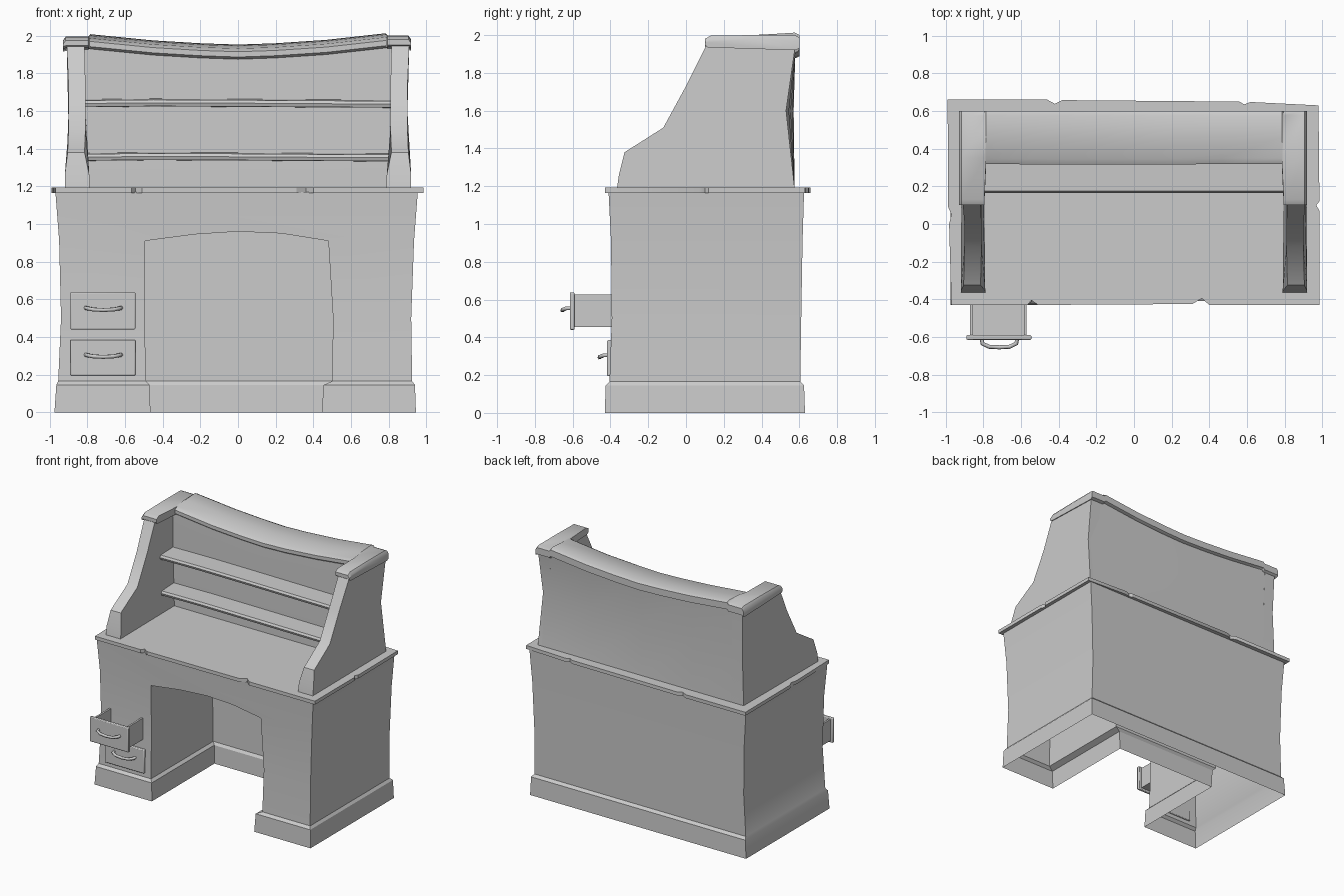
import bpy, bmesh, math


def finish(name, bm, smooth=30, recalc=True):
    if recalc:
        bmesh.ops.recalc_face_normals(bm, faces=bm.faces)
    me = bpy.data.meshes.new(name)
    bm.to_mesh(me)
    bm.free()
    me.shade_smooth()
    me.set_sharp_from_angle(angle=math.radians(smooth))
    ob = bpy.data.objects.new(name, me)
    bpy.context.collection.objects.link(ob)
    return ob


def loft(name, sections, smooth=30):
    """Skin a row of equal closed sections and cap both ends."""
    bm = bmesh.new()
    rings = [[bm.verts.new(p) for p in s] for s in sections]
    n = len(rings[0])
    for a, b in zip(rings, rings[1:]):
        for i in range(n):
            j = (i + 1) % n
            bm.faces.new((a[i], a[j], b[j], b[i]))
    bm.faces.new(rings[0])
    bm.faces.new(rings[-1])
    return finish(name, bm, smooth)


def box(name, x0, x1, y0, y1, z0, z1, bevel=0.0):
    ob = loft(name, [[(x, y0, z0), (x, y1, z0), (x, y1, z1), (x, y0, z1)] for x in (x0, x1)])
    if bevel:
        m = ob.modifiers.new("bevel", 'BEVEL')
        m.width, m.segments = bevel, 2
    return ob


# Pedestal body: open-bottomed shell with skirting and an arched kneehole
# z, left, right, front, back, kneehole left, kneehole right, kneehole back
levels = [
    (0.00, -0.975, 0.945, -0.43, 0.63, -0.465, 0.445, 0.365),
    (0.145, -0.965, 0.94, -0.425, 0.625, -0.47, 0.455, 0.37),
    (0.165, -0.955, 0.925, -0.405, 0.605, -0.49, 0.50, 0.385),
    (0.50, -0.94, 0.92, -0.393, 0.61, -0.495, 0.505, 0.385),
    (0.91, -0.95, 0.935, -0.397, 0.617, -0.495, 0.48, 0.385),
]
bm = bmesh.new()
rings = []
for z, l, r, f, b, kl, kr, kb in levels:
    foot = [(l, f), (l, b), (r, b), (r, f), (kr, f), (kr, kb), (kl, kb), (kl, f)]
    rings.append([bm.verts.new((x, y, z)) for x, y in foot])
for a, b in zip(rings, rings[1:]):
    for i in range(8):
        j = (i + 1) % 8
        bm.faces.new((a[i], a[j], b[j], b[i]))
last = rings[-1]
top = [bm.verts.new(p) for p in
       [(-0.97, -0.41, 1.17), (-0.97, 0.625, 1.17), (0.955, 0.625, 1.17), (0.955, -0.41, 1.17)]]
for i in range(3):
    bm.faces.new((last[i], last[i + 1], top[i + 1], top[i]))
arch = [(-0.23, 0.945), (0, 0.96), (0.23, 0.95)]
front = [last[7]] + [bm.verts.new((x, -0.397, z)) for x, z in arch] + [last[4]]
back = [last[6]] + [bm.verts.new((x, 0.385, z)) for x, z in arch] + [last[5]]
bm.faces.new([last[0]] + front + [last[3], top[3], top[0]])
for i in range(4):
    bm.faces.new((front[i], front[i + 1], back[i + 1], back[i]))
bm.faces.new(back)
finish("desk_body", bm)

# Desktop slab with worn nicks along its edges
outline = [(-0.97, -0.43), (-0.565, -0.43), (-0.545, -0.405), (-0.51, -0.43), (0.31, -0.425),
           (0.36, -0.395), (0.40, -0.43), (0.985, -0.43), (0.985, 0.07), (0.968, 0.10),
           (0.985, 0.12), (0.98, 0.63), (0.62, 0.648), (0.585, 0.635), (0.56, 0.65),
           (-0.38, 0.658), (-0.42, 0.638), (-0.46, 0.66), (-0.99, 0.66), (-0.987, 0.09),
           (-0.97, 0.05), (-0.982, 0.0)]
loft("desktop", [[(x, y, z) for x, y in outline] for z in (1.165, 1.193)])


# Hutch side panels: y, z, distance of inner and outer face from the middle
profile = [(-0.365, 1.19, 0.79, 0.92), (-0.355, 1.26, 0.79, 0.92), (-0.325, 1.38, 0.815, 0.905),
           (-0.12, 1.51, 0.81, 0.90), (0.0, 1.73, 0.81, 0.90), (0.11, 1.95, 0.815, 0.91),
           (0.58, 1.95, 0.815, 0.91), (None, 1.60, 0.81, 0.90), (0.575, 1.19, 0.80, 0.915)]
for side, s, dent in (("left", -1, 0.57), ("right", 1, 0.53)):
    loft("hutch_side_" + side,
         [[(s * p[k], dent if p[0] is None else p[0], p[1]) for p in profile] for k in (2, 3)])

# Hutch back carcass with a sagging top edge
loft("hutch_back", [[(x, 0.33, 1.19), (x, 0.33, 1.6), (x, 0.335, z), (x, 0.58, z + 0.01),
                     (x, d, 1.6), (x, 0.575, 1.19)]
                    for x, z, d in [(-0.88, 1.95, 0.57), (-0.45, 1.92, 0.565), (0, 1.90, 0.555),
                                    (0.47, 1.915, 0.545), (0.88, 1.95, 0.53)]])

# U-shaped rounded cap: x, front y, bottom z at front
stations = [(-0.93, 0.10, 1.93), (-0.915, 0.10, 1.935), (-0.795, 0.10, 1.935), (-0.785, 0.32, 1.93),
            (-0.45, 0.315, 1.897), (-0.2, 0.315, 1.882), (0, 0.315, 1.875), (0.2, 0.315, 1.882),
            (0.47, 0.32, 1.90), (0.785, 0.32, 1.935), (0.795, 0.10, 1.94), (0.905, 0.10, 1.94),
            (0.92, 0.10, 1.935)]
caps = []
for i, (x, y, z) in enumerate(stations):
    t = 0.045 if i in (0, len(stations) - 1) else 0.06
    m = 0.0 if y < 0.2 else 0.018
    caps.append([(x, y + 0.015, z), (x, y, z + 0.012), (x, y, z + t - 0.02), (x, y + 0.03, z + t - 0.003),
                 (x, (y + 0.6) / 2, z + t + m * 0.6), (x, 0.575, z + t + m), (x, 0.6, z + t - 0.012 + m),
                 (x, 0.6, z - 0.005 + m), (x, 0.58, z - 0.015 + m)])
loft("hutch_cap", caps, 40)

# Two slightly uneven shelves
for name, z in (("lower_shelf", 1.355), ("upper_shelf", 1.64)):
    loft(name, [[(x, 0.172, z - 0.018 + d), (x, 0.165, z + d), (x, 0.175, z + 0.016 + d),
                 (x, 0.345, z + 0.022 + d), (x, 0.345, z - 0.02 + d)]
                for x, d in [(-0.83, 0.0), (-0.45, 0.004), (0.0, 0.002), (0.45, -0.001), (0.83, -0.003)]])


# Drawers: front plate, bowed handle, and an open tray behind the upper one
def handle(name, y, z):
    cu = bpy.data.curves.new(name, 'CURVE')
    cu.dimensions = '3D'
    cu.bevel_depth, cu.bevel_resolution = 0.011, 1
    cu.use_fill_caps = True
    sp = cu.splines.new('POLY')
    path = [(-0.095, 0.01, 0.008), (-0.09, -0.02, 0.006), (-0.055, -0.037, -0.001), (0, -0.04, -0.004),
            (0.055, -0.037, -0.001), (0.09, -0.02, 0.006), (0.095, 0.01, 0.008)]
    sp.points.add(len(path) - 1)
    for pt, (a, b, c) in zip(sp.points, path):
        pt.co = (-0.715 + a, y + b, z + c, 1)
    ob = bpy.data.objects.new(name, cu)
    bpy.context.collection.objects.link(ob)


for name, y, z0, z1 in (("upper_drawer", -0.615, 0.44, 0.638), ("lower_drawer", -0.418, 0.195, 0.385)):
    box(name + "_front", -0.89, -0.545, y, y + 0.025, z0, z1, 0.006)
    handle(name + "_handle", y, (z0 + z1) / 2 + 0.008)
box("drawer_tray_floor", -0.87, -0.57, -0.60, -0.33, 0.455, 0.47)
box("drawer_tray_left", -0.87, -0.855, -0.60, -0.33, 0.455, 0.627)
box("drawer_tray_right", -0.585, -0.57, -0.60, -0.33, 0.455, 0.627)
